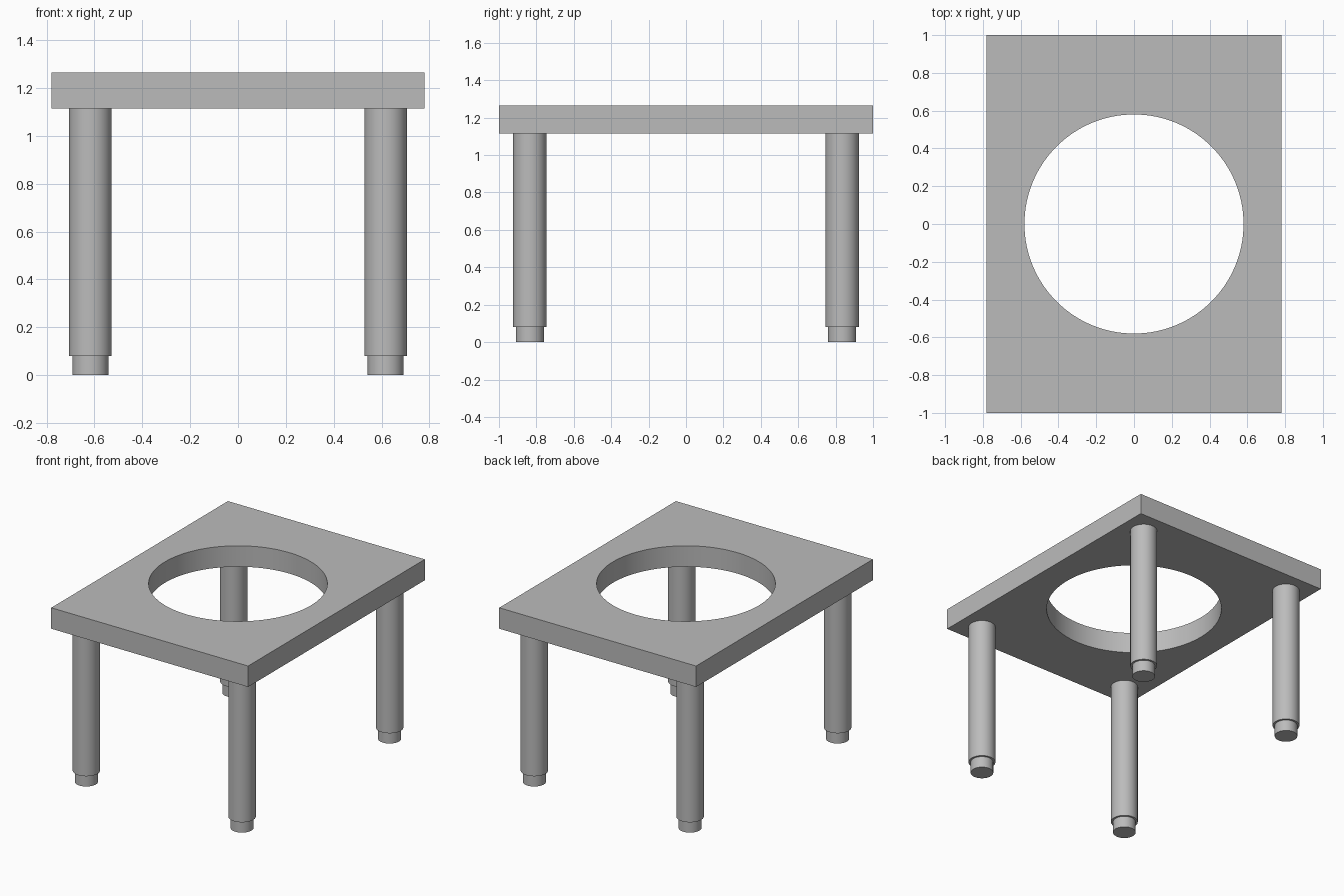
import bpy
import math

cube = bpy.data.objects.get("Cube")
if cube:
    bpy.data.objects.remove(cube, do_unlink=True)

grey = bpy.data.materials.new("plain grey")
grey.use_nodes = True
colour = (0.5, 0.5, 0.5, 1)
grey.diffuse_color = colour
grey.node_tree.nodes["Principled BSDF"].inputs["Base Color"].default_value = colour

TOP, UNDERSIDE, FOOT = 1.265, 1.115, 0.08


def finish(name):
    obj = bpy.context.object
    obj.name = obj.data.name = name
    obj.data.materials.append(grey)
    return obj


def cylinder(name, radius, x, y, low, high, sides=64):
    bpy.ops.mesh.primitive_cylinder_add(
        vertices=sides, radius=radius, depth=high - low,
        location=(x, y, (low + high) / 2))
    obj = finish(name)
    bpy.ops.object.shade_smooth_by_angle(angle=math.radians(30))
    return obj


# Table top with a round opening
hole = cylinder("hole_cutter", 0.58, 0, 0, 1, 1.4, 128)
hole.hide_render = True
bpy.ops.mesh.primitive_cube_add(size=1, location=(0, 0, (TOP + UNDERSIDE) / 2))
top = finish("table_top")
top.scale = (1.56, 2, TOP - UNDERSIDE)
bpy.ops.object.transform_apply(location=False, rotation=False, scale=True)
cut = top.modifiers.new("round_opening", "BOOLEAN")
cut.operation = "DIFFERENCE"
cut.solver = "EXACT"
cut.object = hole
bpy.ops.object.modifier_apply(modifier=cut.name)
bpy.data.objects.remove(hole, do_unlink=True)
bpy.ops.object.shade_smooth_by_angle(angle=math.radians(30))

# Four round legs, each on a narrower foot
for end, sy in (("front", -1), ("back", 1)):
    for side, sx in (("right", -1), ("left", 1)):
        x, y = sx * 0.617, sy * 0.835
        cylinder(f"{end}_{side}_leg", 0.089, x, y, FOOT, UNDERSIDE)
        cylinder(f"{end}_{side}_foot", 0.075, x, y, 0, FOOT)
